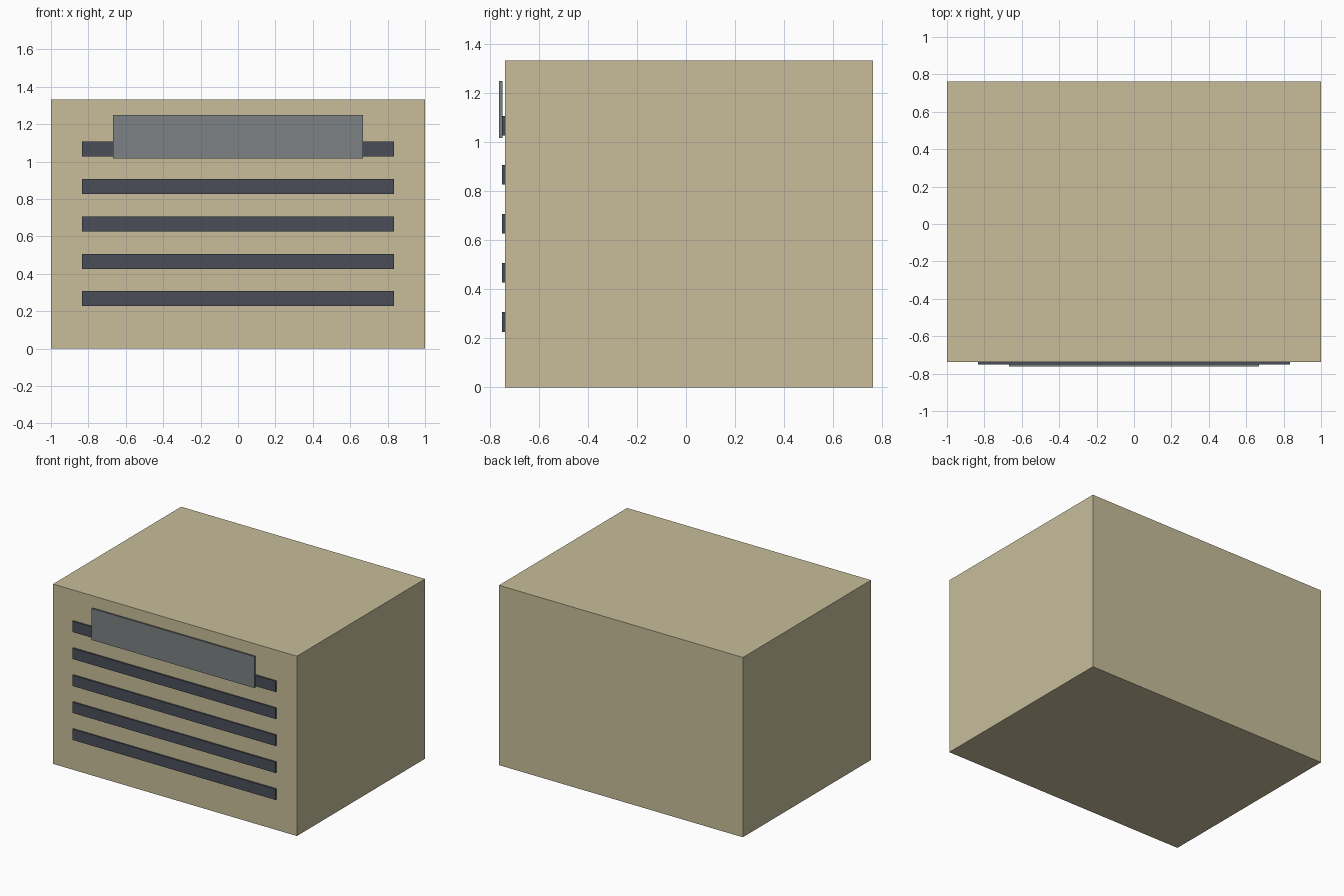
import bpy

if "Cube" in bpy.data.objects:
    bpy.data.objects.remove(bpy.data.objects["Cube"])


def material(name, rgb):
    m = bpy.data.materials.new(name)
    m.diffuse_color = (*rgb, 1.0)
    m.use_nodes = True
    m.node_tree.nodes["Principled BSDF"].inputs["Base Color"].default_value = m.diffuse_color
    return m


def box(name, lo, hi, mat):
    size = [b - a for a, b in zip(lo, hi)]
    centre = [(a + b) / 2 for a, b in zip(lo, hi)]
    bpy.ops.mesh.primitive_cube_add(size=1, location=centre)
    ob = bpy.context.object
    ob.name = name
    ob.scale = size
    bpy.ops.object.transform_apply(location=False, rotation=False, scale=True)
    ob.data.materials.append(mat)
    return ob


beige = material("beige casing", (0.578, 0.515, 0.328))
dark = material("dark vent", (0.069, 0.076, 0.098))
grey = material("grey panel", (0.202, 0.22, 0.228))

FRONT = -0.738

# main casing
box("casing", (-1, FRONT, 0), (1, 0.762, 1.333), beige)

# five horizontal vent slats on the front
for i in range(5):
    z = 0.267 + 0.2 * i
    box(f"vent_slat_{i + 1}", (-0.833, FRONT - 0.012, z - 0.04),
        (0.833, FRONT, z + 0.04), dark)

# raised control panel over the top slat
box("control_panel", (-0.667, FRONT - 0.024, 1.017),
    (0.667, FRONT - 0.011, 1.25), grey)
